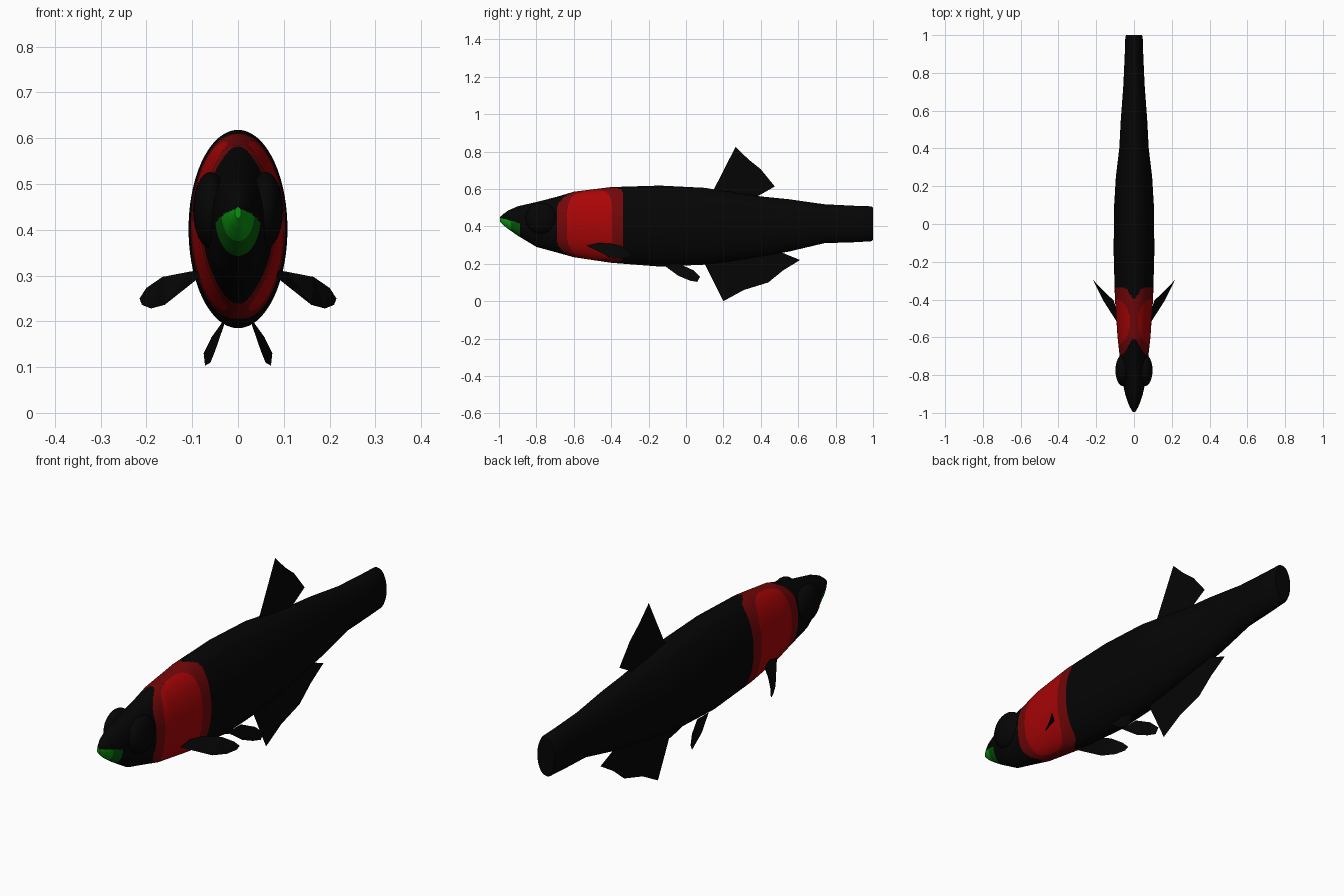
import bpy, bmesh, math

if "Cube" in bpy.data.objects:
    bpy.data.objects.remove(bpy.data.objects["Cube"], do_unlink=True)


def material(name, rgb):
    m = bpy.data.materials.new(name)
    m.use_nodes = True
    m.diffuse_color = (*rgb, 1)
    m.node_tree.nodes["Principled BSDF"].inputs["Base Color"].default_value = (*rgb, 1)
    return m


BLACK = material("black", (0.0015, 0.0015, 0.0015))
RED = material("bright red", (0.4, 0.0015, 0.002))
DARK_RED = material("dark red", (0.17, 0.002, 0.0025))
GREEN = material("bright green", (0.003, 0.3, 0.005))
DARK_GREEN = material("dark green", (0.002, 0.1, 0.003))


def add_object(name, bm, mats):
    mesh = bpy.data.meshes.new(name)
    bm.to_mesh(mesh)
    bm.free()
    for m in mats:
        mesh.materials.append(m)
    ob = bpy.data.objects.new(name, mesh)
    bpy.context.collection.objects.link(ob)
    return ob


def smooth(ob, degrees=40):
    bpy.ops.object.select_all(action='DESELECT')
    ob.select_set(True)
    bpy.context.view_layer.objects.active = ob
    bpy.ops.object.shade_smooth_by_angle(angle=math.radians(degrees))


# Body stations: y, bottom z, top z, half width
STATIONS = [
    (-.995, .425, .45, .007), (-.975, .405, .467, .019), (-.95, .385, .485, .031),
    (-.9, .35, .507, .047), (-.8, .29, .53, .068), (-.69, .26, .558, .077),
    (-.6, .235, .585, .087), (-.4, .205, .61, .101), (-.14, .185, .618, .108),
    (.1, .195, .606, .105), (.25, .215, .582, .096), (.4, .24, .56, .078),
    (.55, .265, .545, .07), (.74, .31, .518, .056), (.9, .315, .51, .049),
    (.99, .32, .507, .046), (1.0, .327, .5, .042)]


def section(y):
    for a, b in zip(STATIONS, STATIONS[1:]):
        if y <= b[0]:
            t = (y - a[0]) / (b[0] - a[0])
            return [p + (q - p) * t for p, q in zip(a[1:], b[1:])]
    return STATIONS[-1][1:]


def body_colour(p):
    """Slots: black, bright red, dark red, bright green, dark green."""
    low, high, _ = section(p.y)
    h = abs((p.z - (low + high) / 2) / ((high - low) / 2))
    # Mouth patch on the lower half of the snout
    if p.y < -.885 and p.z < .447 - .27 * (p.y + 1):
        return 3 if p.y < -.936 else 4
    # Shoulder band with a brighter centre
    if -.69 + .08 * h ** 8 < p.y < -.335 - .06 * h ** 20:
        inner = ((p.y + .515) / .12) ** 4 + (h / .96) ** 4 < 1
        return 1 if inner else 2
    return 0


# Rings are dense along the painted front and sparse behind
rings_y = {s[0] for s in STATIONS}
rings_y |= {round(-.99 + .006 * i, 3) for i in range(111)}
SIDES = 96
bm = bmesh.new()
rings = []
for y in sorted(rings_y):
    low, high, half = section(y)
    ring = []
    for i in range(SIDES):
        a = math.tau * i / SIDES
        ring.append(bm.verts.new((half * math.sin(a), y,
                                  (low + high) / 2 + (high - low) / 2 * math.cos(a))))
    rings.append(ring)
for a, b in zip(rings, rings[1:]):
    for i in range(SIDES):
        j = (i + 1) % SIDES
        bm.faces.new((a[i], a[j], b[j], b[i]))
bm.faces.new(rings[0])
bm.faces.new(rings[-1])
bmesh.ops.recalc_face_normals(bm, faces=bm.faces)
for f in bm.faces:
    f.material_index = body_colour(f.calc_center_median())
smooth(add_object("body", bm, [BLACK, RED, DARK_RED, GREEN, DARK_GREEN]))


def sheet_fin(name, points):
    bm = bmesh.new()
    face = bm.faces.new([bm.verts.new(p) for p in points])
    bmesh.ops.triangulate(bm, faces=[face])
    return add_object(name, bm, [BLACK])


# Fins on the centre line, outlined as y, z
sheet_fin("dorsal_fin", [(0, y, z) for y, z in (
    (.14, .58), (.265, .825), (.335, .757), (.4, .705), (.43, .66),
    (.475, .613), (.39, .565), (.3, .54))])
sheet_fin("anal_fin", [(0, y, z) for y, z in (
    (.09, .22), (.2, 0), (.31, .06), (.44, .1), (.52, .165),
    (.61, .22), (.5, .265), (.3, .26))])

# Paired fins and eyes
PECTORAL = [(.083, -.53, .297), (.088, -.47, .311), (.108, -.405, .308), (.165, -.35, .297),
            (.2, -.315, .273), (.215, -.295, .25), (.21, -.31, .236),
            (.19, -.35, .228), (.16, -.41, .236)]
PELVIC = [(.03, -.12, .193), (.05, -.04, .135), (.06, .02, .11), (.072, .06, .103),
          (.075, .075, .13), (.058, .04, .165), (.035, -.03, .197)]
for side, label in ((1, "left"), (-1, "right")):
    for part, points in (("pectoral_fin", PECTORAL), ("pelvic_fin", PELVIC)):
        sheet_fin(f"{label}_{part}", [(side * x, y, z) for x, y, z in points])
    bm = bmesh.new()
    bmesh.ops.create_uvsphere(bm, u_segments=24, v_segments=16, radius=1)
    bmesh.ops.scale(bm, verts=bm.verts, vec=(.038, .083, .083))
    bmesh.ops.translate(bm, verts=bm.verts, vec=(side * .06, -.775, .443))
    smooth(add_object(f"{label}_eye", bm, [BLACK]), 60)
